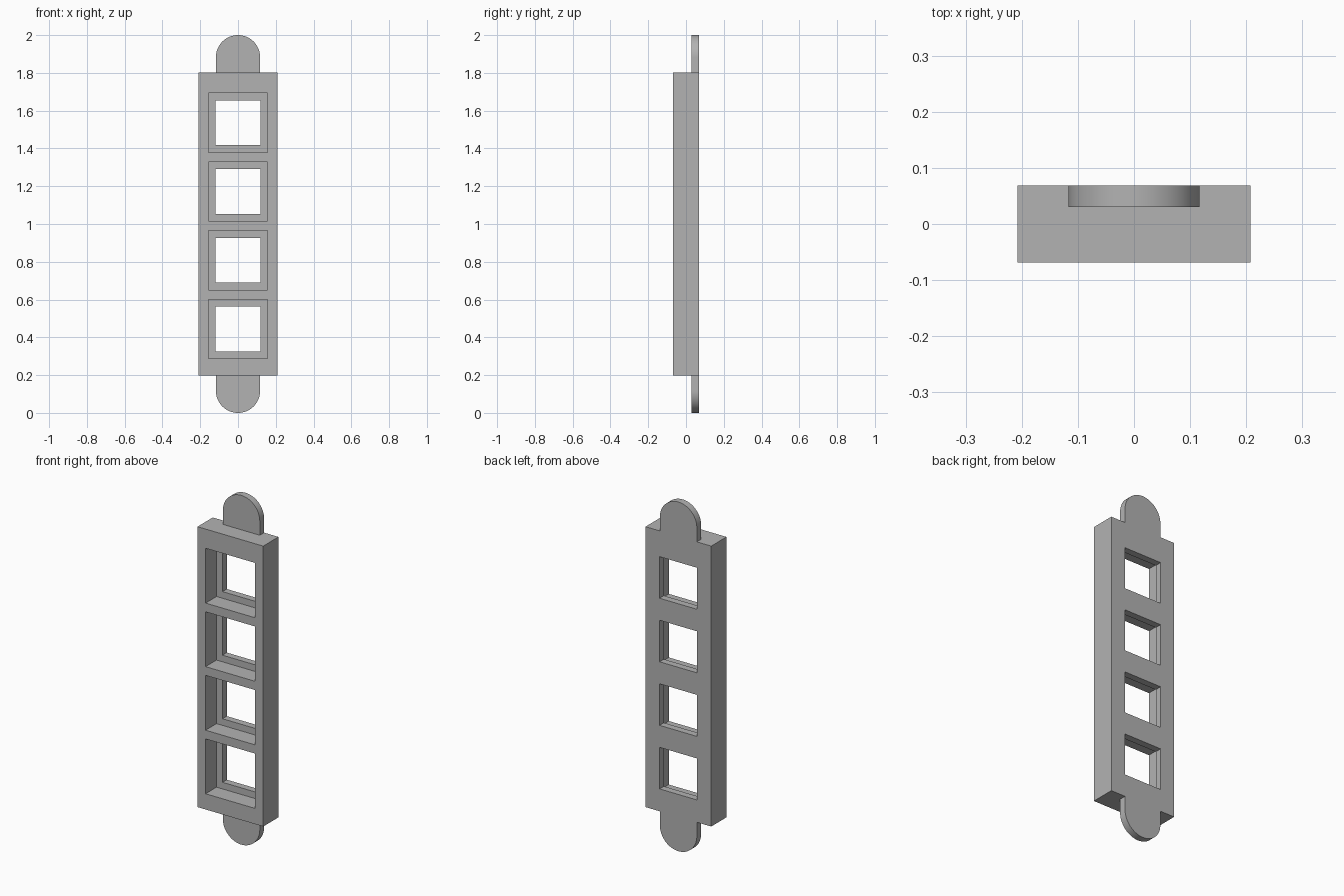
import bpy
import bmesh
from math import cos, sin, pi, radians

cube = bpy.data.objects.get("Cube")
if cube:
    bpy.data.objects.remove(cube, do_unlink=True)

HALF_W, HALF_D = 0.208, 0.069       # body half width and half depth
BOTTOM, TOP = 0.197, 1.803          # body height range
STEP_Y = 0.03                       # recess floor and front of the tabs
TAB_R = 0.117

grey = bpy.data.materials.new("plain grey")
grey.use_nodes = True
colour = (0.45, 0.45, 0.45, 1)
grey.diffuse_color = colour
grey.node_tree.nodes["Principled BSDF"].inputs["Base Color"].default_value = colour


def make_object(name, bm):
    bmesh.ops.recalc_face_normals(bm, faces=bm.faces)
    mesh = bpy.data.meshes.new(name)
    bm.to_mesh(mesh)
    bm.free()
    mesh.materials.append(grey)
    obj = bpy.data.objects.new(name, mesh)
    bpy.context.collection.objects.link(obj)
    return obj


def box(name, half_x, y0, y1, z0, z1):
    bm = bmesh.new()
    bmesh.ops.create_cube(bm, size=1)
    for v in bm.verts:
        v.co = (v.co.x * 2 * half_x,
                y1 if v.co.y > 0 else y0,
                z1 if v.co.z > 0 else z0)
    return make_object(name, bm)


def activate(obj):
    bpy.ops.object.select_all(action='DESELECT')
    obj.select_set(True)
    bpy.context.view_layer.objects.active = obj


def cut(target, cutter):
    activate(target)
    mod = target.modifiers.new("cut", 'BOOLEAN')
    mod.operation = 'DIFFERENCE'
    mod.solver = 'EXACT'
    mod.object = cutter
    bpy.ops.object.modifier_apply(modifier=mod.name)
    bpy.data.objects.remove(cutter, do_unlink=True)


# Body with four stepped square windows
body = box("body", HALF_W, -HALF_D, HALF_D, BOTTOM, TOP)
for i in range(4):
    z = 0.444 + 0.364 * i
    for half, back in ((0.157, STEP_Y), (0.119, 0.2)):
        cut(body, box("window_cutter", half, -0.2, back, z - half, z + half))


# Rounded mounting tabs, flush with the back
def tab(name, base_z, tip_z):
    side = 1 if tip_z > base_z else -1
    centre = tip_z - side * TAB_R
    n = 48
    points = [(TAB_R, base_z)]
    points += [(TAB_R * cos(pi * k / n), centre + side * TAB_R * sin(pi * k / n))
               for k in range(n + 1)]
    points.append((-TAB_R, base_z))
    bm = bmesh.new()
    face = bm.faces.new([bm.verts.new((x, STEP_Y, z)) for x, z in points])
    new = bmesh.ops.extrude_face_region(bm, geom=[face])["geom"]
    verts = [g for g in new if isinstance(g, bmesh.types.BMVert)]
    bmesh.ops.translate(bm, verts=verts, vec=(0, HALF_D - STEP_Y, 0))
    obj = make_object(name, bm)
    activate(obj)
    bpy.ops.object.shade_smooth_by_angle(angle=radians(30))


tab("top_tab", TOP, 2)
tab("bottom_tab", BOTTOM, 0)
